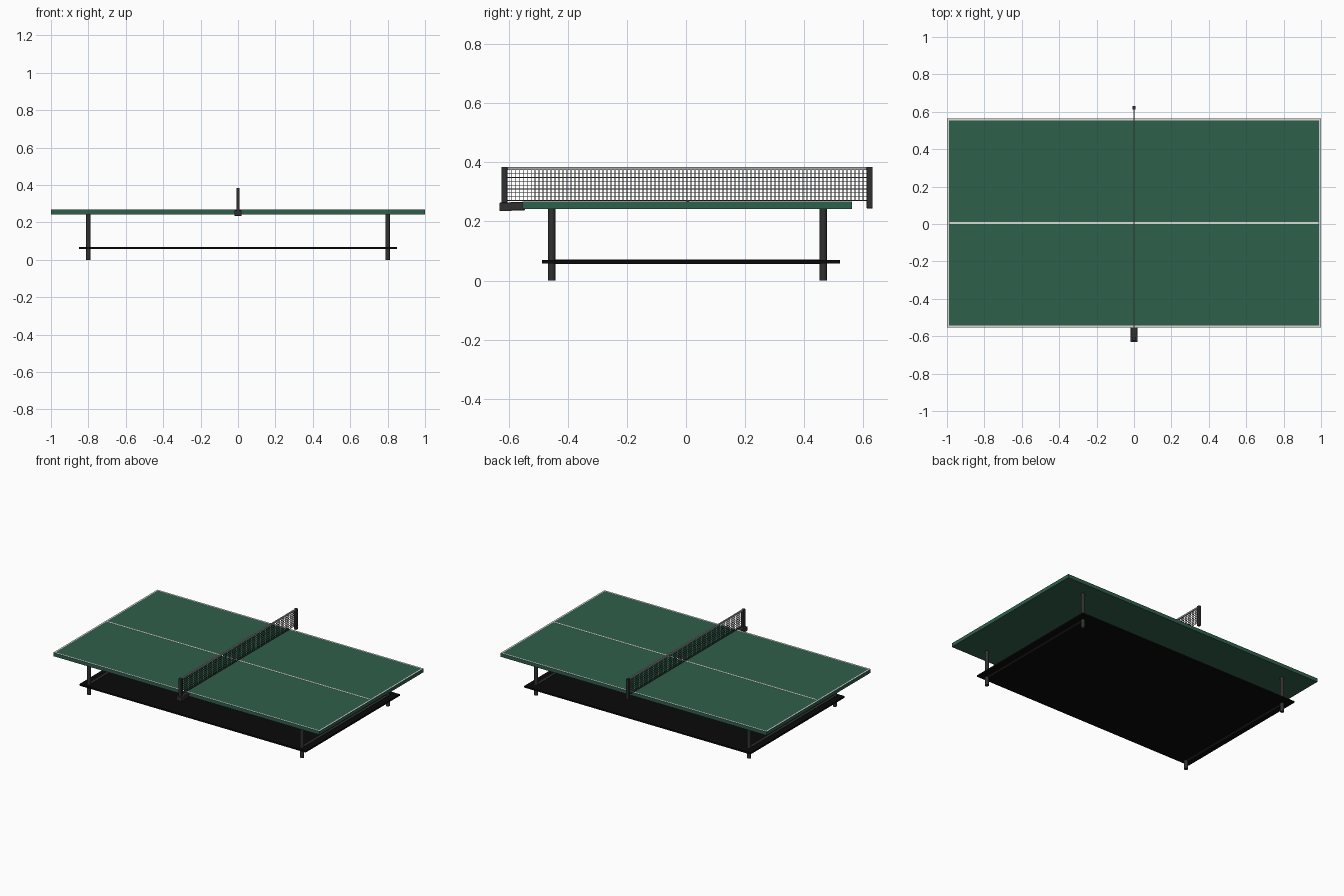
import bpy
import bmesh
from mathutils import Vector

cube = bpy.data.objects.get("Cube")
if cube:
    bpy.data.objects.remove(cube, do_unlink=True)


def material(name, r, g, b):
    m = bpy.data.materials.new(name)
    m.use_nodes = True
    m.diffuse_color = (r, g, b, 1)
    bsdf = next(n for n in m.node_tree.nodes if n.type == 'BSDF_PRINCIPLED')
    bsdf.inputs["Base Color"].default_value = (r, g, b, 1)
    bsdf.inputs["Roughness"].default_value = 0.7
    return m


GREEN = material("table green", 0.028, 0.115, 0.07)
WHITE = material("line white", 0.7, 0.7, 0.7)
DARK = material("dark grey metal", 0.03, 0.03, 0.03)
BLACK = material("shelf black", 0.003, 0.003, 0.003)
CORD = material("net cord grey", 0.05, 0.05, 0.05)
TAPE = material("net tape grey", 0.4, 0.4, 0.4)


def add_box(bm, lo, hi):
    lo, hi = Vector(lo), Vector(hi)
    verts = bmesh.ops.create_cube(bm, size=1)["verts"]
    bmesh.ops.scale(bm, vec=hi - lo, verts=verts)
    bmesh.ops.translate(bm, vec=(lo + hi) / 2, verts=verts)


def finish(name, bm, *mats):
    mesh = bpy.data.meshes.new(name)
    bm.to_mesh(mesh)
    bm.free()
    for m in mats:
        mesh.materials.append(m)
    ob = bpy.data.objects.new(name, mesh)
    bpy.context.collection.objects.link(ob)
    return ob


def box(name, lo, hi, mat, bevel=0):
    bm = bmesh.new()
    add_box(bm, lo, hi)
    ob = finish(name, bm, mat)
    if bevel:
        mod = ob.modifiers.new("Bevel", 'BEVEL')
        mod.width = bevel
        mod.segments = 2
    return ob


MID = 0.005                       # centre of the table across its width
BOTTOM, TOP = 0.243, 0.268        # underside and playing surface

# Table top with a white border inset into its upper face
bm = bmesh.new()
add_box(bm, (-1, MID - 0.558, BOTTOM), (1, MID + 0.558, TOP))
upper = max(bm.faces, key=lambda f: f.calc_center_median().z)
for f in bmesh.ops.inset_region(bm, faces=[upper], thickness=0.014)["faces"]:
    f.material_index = 1
finish("table_top", bm, GREEN, WHITE)
box("centre_line", (-0.986, MID - 0.005, TOP - 0.001),
    (0.986, MID + 0.005, TOP + 0.001), WHITE)

# Legs, with a cross rail between each pair
for x, side in ((-0.8, "right"), (0.8, "left")):
    for y, end in ((MID - 0.46, "front"), (MID + 0.46, "back")):
        bm = bmesh.new()
        bmesh.ops.create_cone(bm, cap_ends=True, segments=16, radius1=0.0125,
                              radius2=0.0125, depth=BOTTOM)
        bmesh.ops.translate(bm, vec=(x, y, BOTTOM / 2), verts=bm.verts)
        leg = finish(f"{end}_{side}_leg", bm, DARK)
        bpy.context.view_layer.objects.active = leg
        leg.select_set(True)
        bpy.ops.object.shade_smooth_by_angle()
        leg.select_set(False)
    box(f"{side}_rail", (x - 0.007, MID - 0.46, 0.056),
        (x + 0.007, MID + 0.46, 0.071), DARK)

# Lower shelf
box("shelf", (-0.85, -0.488, 0.058), (0.85, 0.522, 0.069), BLACK)

# Net posts and the clamp on the front edge
for name, y in (("front_net_post", -0.615), ("back_net_post", 0.622)):
    box(name, (-0.009, y - 0.01, 0.244), (0.009, y + 0.01, 0.385), DARK, 0.003)
box("clamp_block", (-0.02, -0.632, 0.235), (0.02, -0.59, 0.264), DARK, 0.003)
box("clamp_jaw", (-0.018, -0.595, 0.238), (0.018, -0.545, 0.266), DARK, 0.003)

# Net cords
Y0, Y1, Z0, Z1 = -0.606, 0.613, 0.271, 0.375
W = 0.0011
bm = bmesh.new()
columns, rows = 90, 8
for i in range(columns + 1):
    y = Y0 + (Y1 - Y0) * i / columns
    add_box(bm, (-W, y - W, Z0), (W, y + W, Z1))
for j in range(rows + 1):
    z = Z0 + (Z1 - Z0) * j / rows
    add_box(bm, (-W, Y0, z - W), (W, Y1, z + W))
finish("net", bm, CORD)
box("net_tape", (-0.004, Y0, 0.374), (0.004, Y1, 0.384), TAPE)
